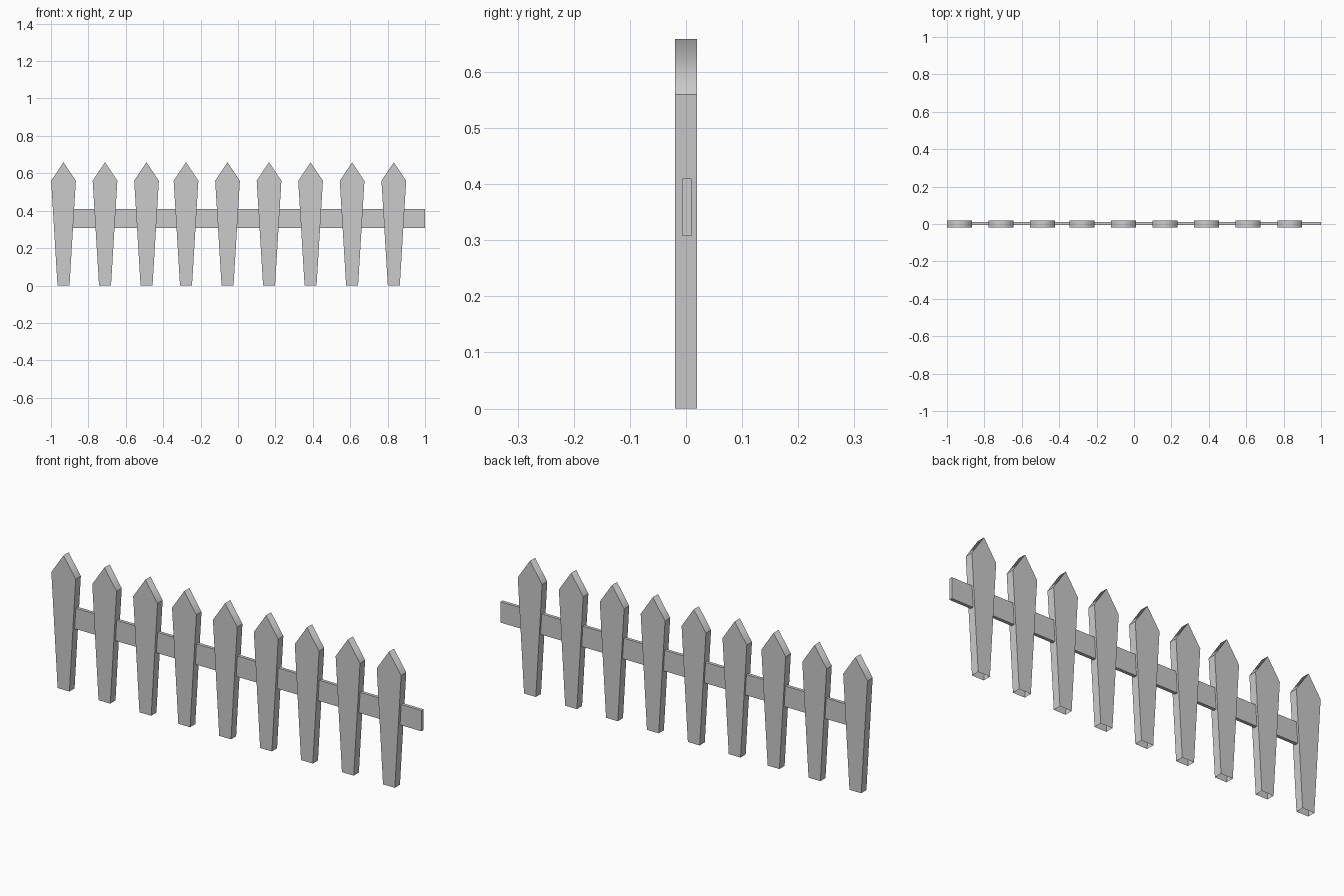
import bpy, bmesh

if "Cube" in bpy.data.objects:
    bpy.data.objects.remove(bpy.data.objects["Cube"])

HALF_DEPTH = 0.02
CENTRES = [-0.933, -0.711, -0.489, -0.278, -0.056, 0.166, 0.388, 0.61, 0.833]
# Picket outline, from the bottom left foot over the point to the right foot
PROFILE = [(-0.032, 0), (-0.066, 0.56), (0, 0.659), (0.066, 0.56), (0.032, 0)]


def make_object(name, bm):
    bmesh.ops.recalc_face_normals(bm, faces=bm.faces)
    mesh = bpy.data.meshes.new(name)
    bm.to_mesh(mesh)
    bm.free()
    obj = bpy.data.objects.new(name, mesh)
    bpy.context.collection.objects.link(obj)
    return obj


# Tapered pointed picket, open underneath
bm = bmesh.new()
front = [bm.verts.new((x, -HALF_DEPTH, z)) for x, z in PROFILE]
back = [bm.verts.new((x, HALF_DEPTH, z)) for x, z in PROFILE]
bm.faces.new(front)
bm.faces.new(back)
for i in range(len(PROFILE) - 1):
    face = bm.faces.new((front[i], front[i + 1], back[i + 1], back[i]))
    face.smooth = i in (1, 2)
# Only the ridge of the point is softly shaded
for edge in bm.edges:
    edge.smooth = set(edge.verts) == {front[2], back[2]}
picket = make_object("picket_1", bm)
picket.location.x = CENTRES[0]

# Remaining pickets share the same mesh
for n, x in enumerate(CENTRES[1:], 2):
    copy = bpy.data.objects.new(f"picket_{n}", picket.data)
    copy.location.x = x
    bpy.context.collection.objects.link(copy)

# Thin rail running through the pickets, from inside the first to past the last
x0, x1, y0, y1, z0, z1 = -0.933, 1.0, -0.006, 0.01, 0.308, 0.41
bm = bmesh.new()
bmesh.ops.create_cube(bm, size=1)
bmesh.ops.scale(bm, vec=(x1 - x0, y1 - y0, z1 - z0), verts=bm.verts)
bmesh.ops.translate(bm, vec=((x0 + x1) / 2, (y0 + y1) / 2, (z0 + z1) / 2), verts=bm.verts)
make_object("rail", bm)
